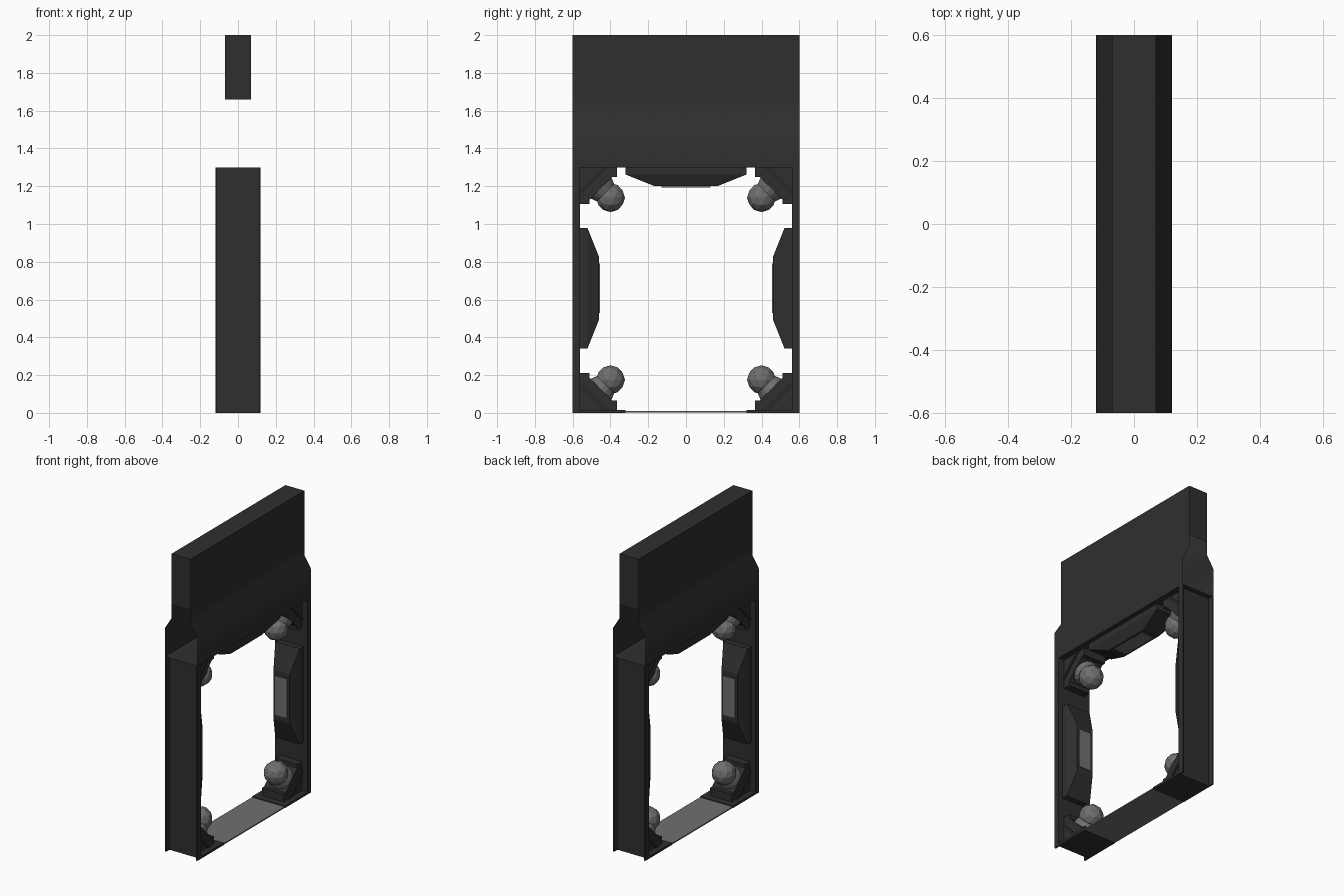
import bpy, bmesh, math
from mathutils import Matrix, Vector

if "Cube" in bpy.data.objects:
    bpy.data.objects.remove(bpy.data.objects["Cube"])


def material(name, v):
    m = bpy.data.materials.new(name)
    m.diffuse_color = (v, v, v, 1)
    m.use_nodes = True
    m.node_tree.nodes["Principled BSDF"].inputs["Base Color"].default_value = m.diffuse_color
    return m


DARK = material("charcoal", 0.028)
GREY = material("mid_grey", 0.16)


def finish(name, bm, mat, fix=True):
    if fix:
        bmesh.ops.recalc_face_normals(bm, faces=bm.faces)
    me = bpy.data.meshes.new(name)
    bm.to_mesh(me)
    bm.free()
    me.materials.append(mat)
    ob = bpy.data.objects.new(name, me)
    bpy.context.collection.objects.link(ob)
    return ob


def box(name, lo, hi, mat):
    bm = bmesh.new()
    lo, hi = Vector(lo), Vector(hi)
    bmesh.ops.create_cube(bm, size=1, matrix=Matrix.Translation((lo + hi) / 2)
                          @ Matrix.Diagonal((*(hi - lo), 1)))
    return finish(name, bm, mat)


def loft(name, rings, mat):
    """Closed solid through rings of points."""
    bm = bmesh.new()
    vs = [[bm.verts.new(p) for p in r] for r in rings]
    n = len(rings[0])
    for a, b in zip(vs, vs[1:]):
        for i in range(n):
            bm.faces.new((a[i], a[(i + 1) % n], b[(i + 1) % n], b[i]))
    bm.faces.new(vs[0])
    bm.faces.new(vs[-1])
    return finish(name, bm, mat)


# Header: thin skin flaring outwards, ends capped only at the upper part
bm = bmesh.new()
half = [(0.12, 1.3), (0.12, 1.49), (0.07, 1.57), (0.07, 1.66), (0.07, 2.0)]
prof = half + [(-x, z) for x, z in reversed(half)]
front = [bm.verts.new((x, -0.6, z)) for x, z in prof]
back = [bm.verts.new((x, 0.6, z)) for x, z in prof]
for i in range(len(prof)):        # the closing face is the tunnel floor
    j = (i + 1) % len(prof)
    bm.faces.new((front[i], back[i], back[j], front[j]))
for row in (front, back):
    bm.faces.new((row[3], row[4], row[5], row[6]))
header = finish("header", bm, DARK)
bpy.context.view_layer.objects.active = header
header.select_set(True)
bpy.ops.object.shade_smooth_by_angle(angle=math.radians(40))
header.select_set(False)

# Jambs: recessed web with a flange along each edge; dark sill ends
for s, side in ((-1, "front"), (1, "back")):
    y0, y1 = sorted((s * 0.56, s * 0.565))
    box(side + "_jamb_web", (-0.12, y0, 0.012), (0.12, y1, 1.3), DARK)
    y0, y1 = sorted((s * 0.56, s * 0.6))
    for t in (-1, 1):
        x0, x1 = sorted((t * 0.11, t * 0.12))
        box(side + "_jamb_flange", (x0, y0, 0), (x1, y1, 1.3), DARK)
    y0, y1 = sorted((s * 0.32, s * 0.565))
    box(side + "_sill_end", (-0.12, y0, 0.0), (0.12, y1, 0.015), DARK)

# Sill plate
box("sill_plate", (-0.12, -0.32, 0.002), (0.12, 0.32, 0.01), GREY)


# Pads: tapered housings with a grey face panel
def pad(name, place):
    def ring(w, l, d):
        return [place(x, u, d) for x, u in ((-w, -l), (w, -l), (w, l), (-w, l))]
    loft(name + "_pad", [ring(0.09, 0.32, 0), ring(0.09, 0.32, 0.038),
                         ring(0.06, 0.165, 0.1)], DARK)
    loft(name + "_pad_panel", [ring(0.045, 0.13, 0.098), ring(0.045, 0.13, 0.106)], GREY)


pad("front", lambda x, u, d: (x, -0.56 + d, 0.66 + u))
pad("back", lambda x, u, d: (x, 0.56 - d, 0.66 + u))
pad("top", lambda x, u, d: (x, u, 1.3 - d))

# Corner brackets, each with a disc and a faceted ball facing inwards
L = [(0, 0), (0.195, 0), (0.195, 0.05), (0.17, 0.05), (0.05, 0.17), (0.05, 0.195), (0, 0.195)]
for sy in (-1, 1):
    for z0, sz in ((0.015, 1), (1.3, -1)):
        def at(x, a, b):
            return Vector((x, sy * (0.56 - a), z0 + sz * b))
        loft("corner_bracket", [[at(x, a, b) for a, b in L] for x in (-0.08, 0.08)], DARK)
        # raised diagonal ribs on both cheeks
        rib = [(0.0, 0.125), (0.125, 0.0), (0.145, 0.0), (0.0, 0.145)]
        for t in (-1, 1):
            loft("bracket_rib", [[at(t * x, a, b) for a, b in rib] for x in (0.078, 0.088)], DARK)
        d = Vector((0, -sy, sz)).normalized()
        rot = d.to_track_quat('Z', 'Y').to_matrix().to_4x4()
        bm = bmesh.new()
        bmesh.ops.create_cone(bm, cap_ends=True, segments=16, radius1=0.08, radius2=0.065,
                              depth=0.04, matrix=Matrix.Translation(at(0, 0.12, 0.12)) @ rot)
        finish("lamp_disc", bm, GREY)
        bm = bmesh.new()
        bmesh.ops.create_icosphere(bm, subdivisions=2, radius=0.077,
                                   matrix=Matrix.Translation(at(0, 0.16, 0.16)))
        finish("lamp_ball", bm, GREY)
